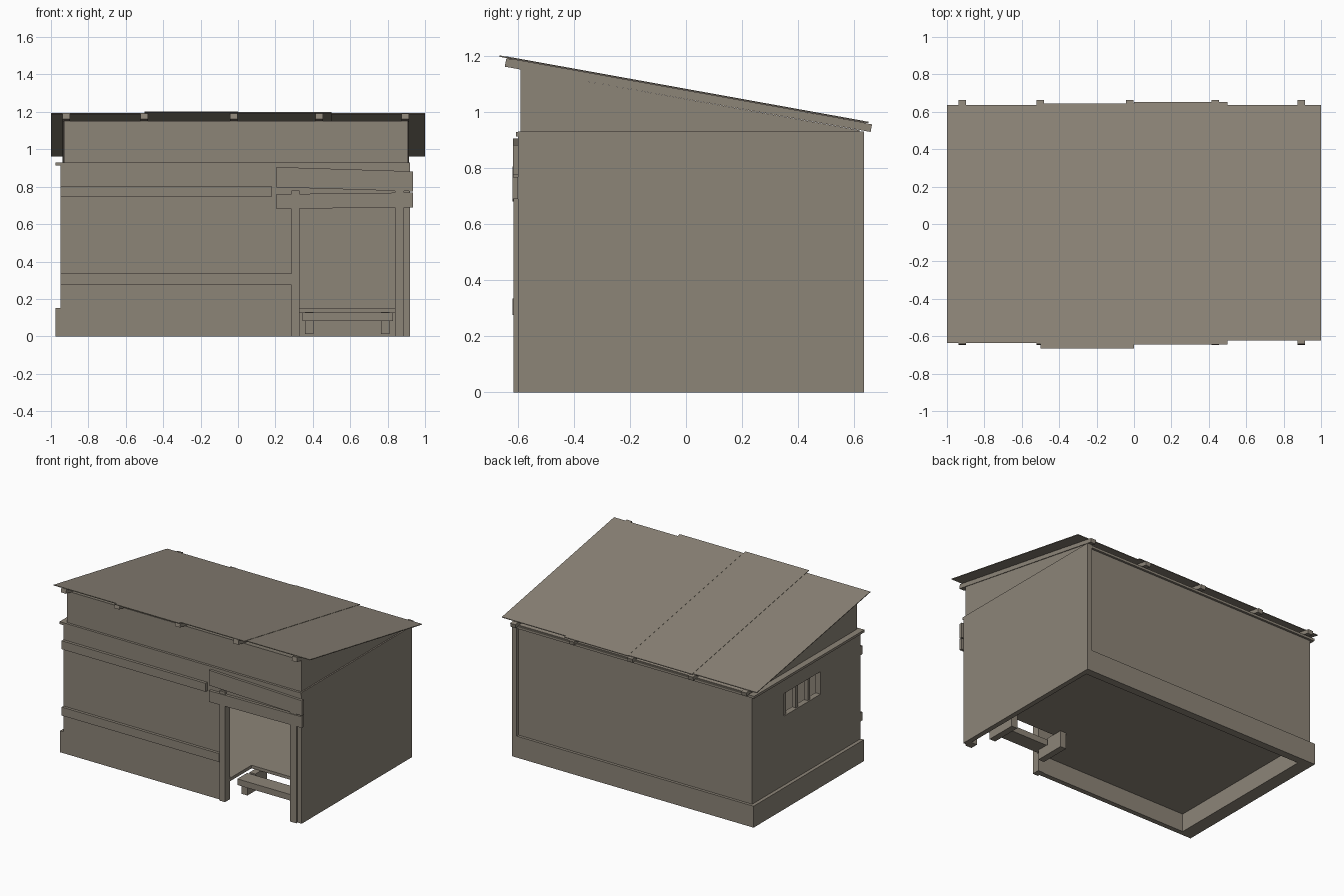
import bpy, bmesh
from mathutils import Vector

wood = bpy.data.materials.new("weathered wood")
wood.diffuse_color = (0.265, 0.232, 0.187, 1)


def finish(name, bm):
    bmesh.ops.recalc_face_normals(bm, faces=bm.faces)
    me = bpy.data.meshes.new(name)
    bm.to_mesh(me)
    bm.free()
    me.materials.append(wood)
    ob = bpy.data.objects.new(name, me)
    bpy.context.collection.objects.link(ob)
    return ob


def boxes(name, *dims):
    """One object from boxes given as (x0, x1, y0, y1, z0, z1)."""
    bm = bmesh.new()
    for x0, x1, y0, y1, z0, z1 in dims:
        vs = bmesh.ops.create_cube(bm, size=1)["verts"]
        for v in vs:
            v.co = Vector(((x0 + x1) / 2 + v.co.x * (x1 - x0),
                           (y0 + y1) / 2 + v.co.y * (y1 - y0),
                           (z0 + z1) / 2 + v.co.z * (z1 - z0)))
    return finish(name, bm)


def prism(name, pts, axis, lo, hi):
    """Extrude a 2D profile along an axis (the profile uses the other two axes)."""
    bm = bmesh.new()

    def at(p, d):
        c = list(p)
        c.insert("xyz".index(axis), d)
        return bm.verts.new(c)
    a = [at(p, lo) for p in pts]
    b = [at(p, hi) for p in pts]
    bm.faces.new(a)
    bm.faces.new(b[::-1])
    n = len(pts)
    for i in range(n):
        j = (i + 1) % n
        bm.faces.new((a[i], b[i], b[j], a[j]))
    return finish(name, bm)


# Main walls
boxes("right_wall", (0.885, 0.92, -0.60, 0.635, 0, 0.93))
boxes("back_wall", (-0.95, 0.89, 0.585, 0.615, 0, 0.92))
boxes("front_wall", (-0.95, 0.30, -0.60, -0.565, 0, 0.92),
      (0.30, 0.89, -0.60, -0.565, 0.69, 0.92))

# Left wall around the window opening, with bars
wy0, wy1, wz0, wz1 = -0.15, 0.26, 0.64, 0.80
boxes("left_wall", (-0.95, -0.91, -0.60, wy0, 0, 0.92),
      (-0.95, -0.91, wy1, 0.615, 0, 0.92),
      (-0.95, -0.91, wy0, wy1, 0, wz0),
      (-0.95, -0.91, wy0, wy1, wz1, 0.92))
for i, y in enumerate((0.235, 0.10, -0.035)):
    boxes(f"window_bar_{i + 1}", (-0.94, -0.915, y - 0.013, y + 0.013, wz0, wz1))

# Low plinth along the left and back sides
boxes("plinth", (-0.975, -0.88, -0.60, 0.635, 0, 0.152),
      (-0.975, 0.885, 0.58, 0.635, 0, 0.152))

# Floor with a notch behind the doorway
prism("floor", [(-0.92, -0.57), (0.33, -0.57), (0.33, -0.32), (0.89, -0.32),
                (0.89, 0.59), (-0.92, 0.59)], "z", 0.128, 0.15)

# Entrance step on two stringers
boxes("step_board", (0.345, 0.83, -0.50, -0.39, 0.083, 0.126))
for side, x in (("left", 0.38), ("right", 0.787)):
    boxes(f"{side}_stringer", (x - 0.023, x + 0.023, -0.47, -0.25, 0.012, 0.083),
          (x - 0.023, x + 0.023, -0.38, -0.25, 0.083, 0.13))

# Top plate and sloped gable block above it
boxes("top_plate", (-0.975, 0.92, -0.607, 0.63, 0.912, 0.929))
prism("upper_gable", [(-0.59, 0.92), (0.62, 0.92), (0.62, 0.935), (-0.59, 1.152)],
      "x", -0.93, 0.91)

# Door posts
boxes("left_door_post", (0.285, 0.328, -0.615, -0.56, 0, 0.78))
boxes("right_door_post", (0.84, 0.888, -0.615, -0.56, 0, 0.78))

# Horizontal rails and crooked boards over the door
boxes("upper_rail", (-0.95, 0.18, -0.62, -0.60, 0.745, 0.805))
boxes("lower_rail", (-0.95, 0.285, -0.62, -0.60, 0.275, 0.335))
prism("upper_door_board", [(0.205, 0.797), (0.935, 0.775), (0.935, 0.882), (0.205, 0.905)],
      "y", -0.618, -0.598)
prism("lower_door_board", [(0.205, 0.681), (0.935, 0.690), (0.935, 0.769), (0.205, 0.760)],
      "y", -0.620, -0.600)

# Sloping rafters
for i, x in enumerate((-0.917, -0.50, -0.023, 0.435, 0.894)):
    prism(f"rafter_{i + 1}", [(-0.647, 1.162), (0.659, 0.929), (0.664, 0.956), (-0.641, 1.192)],
          "x", x - 0.02, x + 0.02)

# Four thin roof sheets with uneven ends: x start, front y, back y, lift
for i, (x, y0, y1, up) in enumerate(((-1, -0.637, 0.635, 0), (-0.5, -0.665, 0.645, 0.002),
                                     (0, -0.643, 0.652, 0.003), (0.5, -0.622, 0.635, 0.001))):
    z0, z1 = (1.195 - 0.1805 * (y + 0.665) + up for y in (y0, y1))
    prism(f"roof_sheet_{i + 1}", [(y0, z0), (y1, z1), (y1, z1 + 0.005), (y0, z0 + 0.005)],
          "x", x, x + 0.5)
